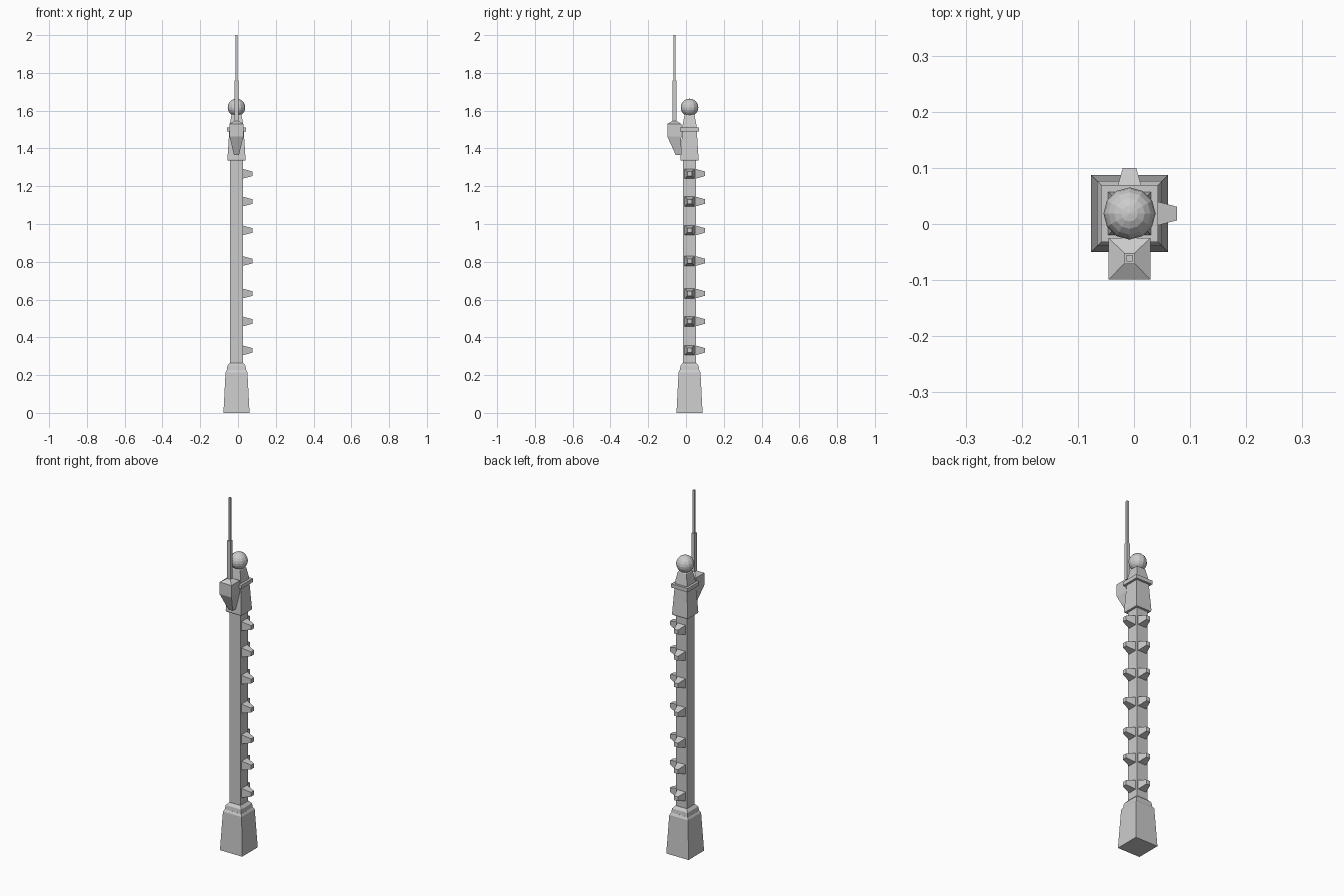
import bpy, bmesh
from math import pi
from mathutils import Matrix

if "Cube" in bpy.data.objects:
    bpy.data.objects.remove(bpy.data.objects["Cube"])

CX, CY = -0.008, 0.0187   # axis of the post


def loft(name, rings, matrix=Matrix()):
    """Flat-sided solid through rectangular rings (x0, x1, y0, y1, z)."""
    bm = bmesh.new()
    loops = []
    for x0, x1, y0, y1, z in rings:
        pts = ((x0, y0), (x1, y0), (x1, y1), (x0, y1))
        loops.append([bm.verts.new((x, y, z)) for x, y in pts])
    bm.faces.new(loops[0][::-1])
    bm.faces.new(loops[-1])
    for a, b in zip(loops, loops[1:]):
        for i in range(4):
            j = (i + 1) % 4
            bm.faces.new((a[i], a[j], b[j], b[i]))
    bmesh.ops.recalc_face_normals(bm, faces=bm.faces)
    mesh = bpy.data.meshes.new(name)
    bm.to_mesh(mesh)
    bm.free()
    obj = bpy.data.objects.new(name, mesh)
    obj.matrix_world = matrix
    bpy.context.collection.objects.link(obj)
    return obj


def square_loft(name, profile, cx=0.0, cy=0.0, matrix=Matrix()):
    """Square-section solid from (half width, z) pairs."""
    return loft(name, [(cx - h, cx + h, cy - h, cy + h, z) for h, z in profile], matrix)


# tapered foot with stepped collar
square_loft("base", [(0.069, 0), (0.058, 0.215), (0.051, 0.228)], CX, CY)
square_loft("base_collar", [(0.051, 0.225), (0.048, 0.25), (0.035, 0.265)], CX, CY)

# square post
square_loft("shaft", [(0.034, 0.25), (0.034, 1.345)], CX, CY)

# tapered head, band and ball finial
square_loft("head", [(0.046, 1.335), (0.048, 1.342), (0.038, 1.50),
                     (0.038, 1.515), (0.027, 1.575), (0.02, 1.582)], CX, CY)
square_loft("head_band", [(0.051, 1.489), (0.051, 1.51)], CX, CY)
bpy.ops.mesh.primitive_uv_sphere_add(segments=12, ring_count=10, radius=0.0465,
                                     location=(CX, CY, 1.617))
bpy.context.object.name = "ball_finial"

# antenna housing on the front: tapered underside, pyramid top
AY = -0.061
loft("antenna_housing", [
    (CX - 0.013, CX + 0.013, -0.054, -0.027, 1.365),
    (CX - 0.037, CX + 0.037, -0.099, -0.025, 1.463),
    (CX - 0.037, CX + 0.037, -0.099, -0.025, 1.530),
    (CX - 0.010, CX + 0.010, AY - 0.010, AY + 0.010, 1.546)])

# two-stage antenna
square_loft("antenna_lower", [(0.0095, 1.54), (0.0095, 1.76)], CX, AY)
square_loft("antenna_upper", [(0.0055, 1.75), (0.0055, 2.0)], CX, AY)

# tapered pegs on the right and back faces
peg = [(0.026, 0.032), (0.012, 0.085)]
turns = {"right": Matrix.Rotation(pi / 2, 4, 'Y'), "back": Matrix.Rotation(-pi / 2, 4, 'X')}
for i, z in enumerate((0.331, 0.484, 0.632, 0.804, 0.966, 1.119, 1.266)):
    for side, turn in turns.items():
        end = 0.085 if side == "right" else 0.081
        square_loft(f"peg_{side}_{i + 1}", [peg[0], (peg[1][0], end)],
                    matrix=Matrix.Translation((CX, CY, z)) @ turn)
